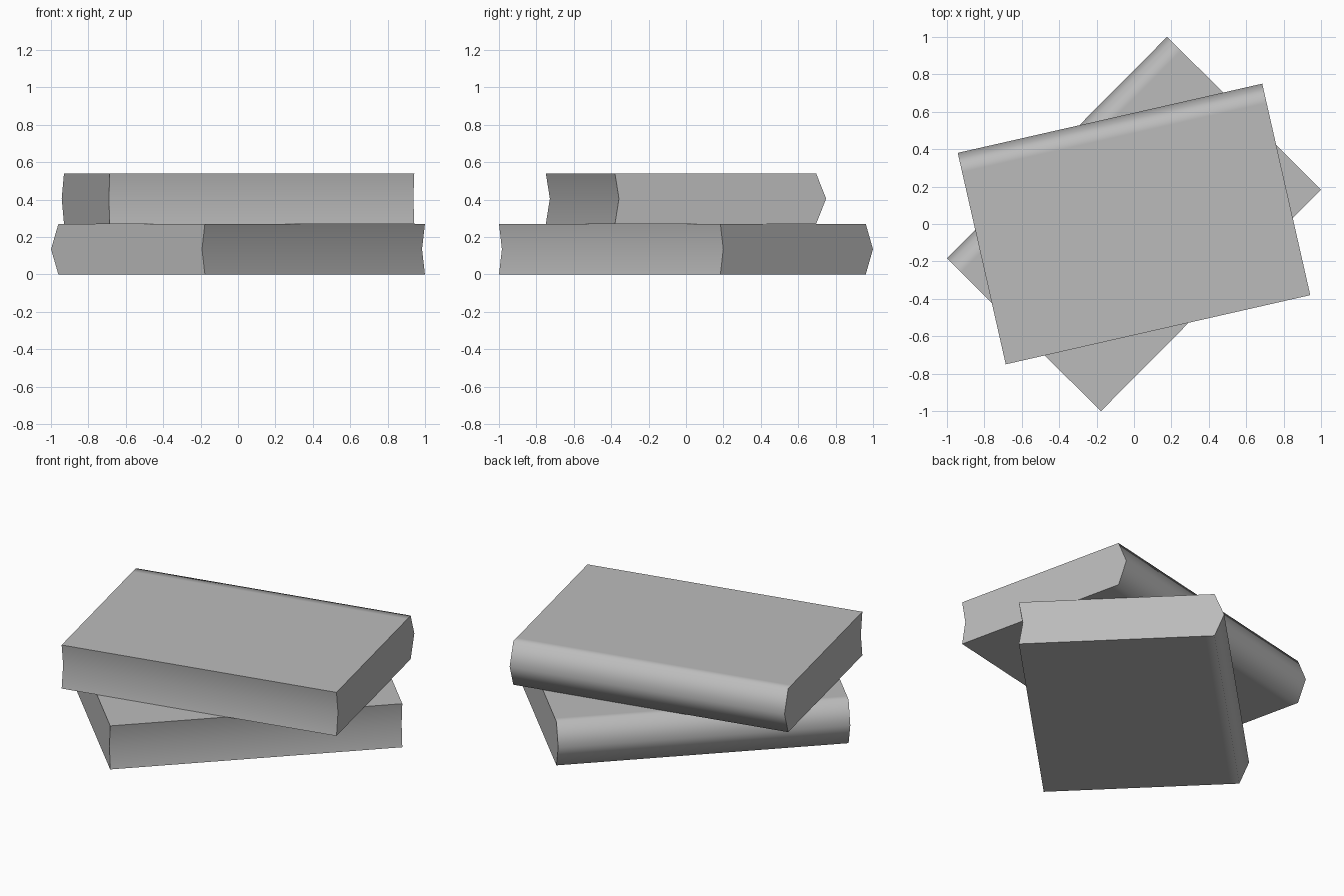
import bpy, bmesh
from math import radians

cube = bpy.data.objects.get("Cube")
if cube:
    bpy.data.objects.remove(cube, do_unlink=True)

THICK = 0.27
HALF_LENGTH = 0.834
HALF_DEPTH = 0.579
BULGE = 0.055     # how far the spine swells outward
HOLLOW = 0.022    # how far the page edge curves inward

grey = bpy.data.materials.new("plain_grey")
grey.use_nodes = True
grey.diffuse_color = (0.5, 0.5, 0.5, 1)
grey.node_tree.nodes["Principled BSDF"].inputs["Base Color"].default_value = (0.5, 0.5, 0.5, 1)


def make_book(name, base, angle):
    """Extrude a book cross-section (y, z) along its length."""
    d, back = HALF_DEPTH, HALF_DEPTH - BULGE
    profile = [
        (-d, 0), (back - 0.05, 0), (back, 0),               # bottom cover
        (d, THICK / 2),                                     # spine
        (back, THICK), (back - 0.05, THICK), (-d, THICK),   # top cover
        (-d + HOLLOW, THICK / 2),                           # page edge
    ]
    bm = bmesh.new()
    end = bm.faces.new([bm.verts.new((-HALF_LENGTH, y, z)) for y, z in profile])
    out = bmesh.ops.extrude_face_region(bm, geom=[end], use_keep_orig=True)
    moved = [v for v in out["geom"] if isinstance(v, bmesh.types.BMVert)]
    bmesh.ops.translate(bm, vec=(2 * HALF_LENGTH, 0, 0), verts=moved)
    bmesh.ops.recalc_face_normals(bm, faces=bm.faces)
    mesh = bpy.data.meshes.new(name)
    bm.to_mesh(mesh)
    bm.free()
    mesh.materials.append(grey)
    book = bpy.data.objects.new(name, mesh)
    bpy.context.collection.objects.link(book)
    book.location.z = base
    book.rotation_euler.z = radians(angle)

    # Soft spine, crisp page edges and ends
    bpy.ops.object.select_all(action="DESELECT")
    book.select_set(True)
    bpy.context.view_layer.objects.active = book
    bpy.ops.object.shade_smooth_by_angle(angle=radians(75))


make_book("lower_book", 0, 45.2)
make_book("upper_book", THICK, 12.8)
